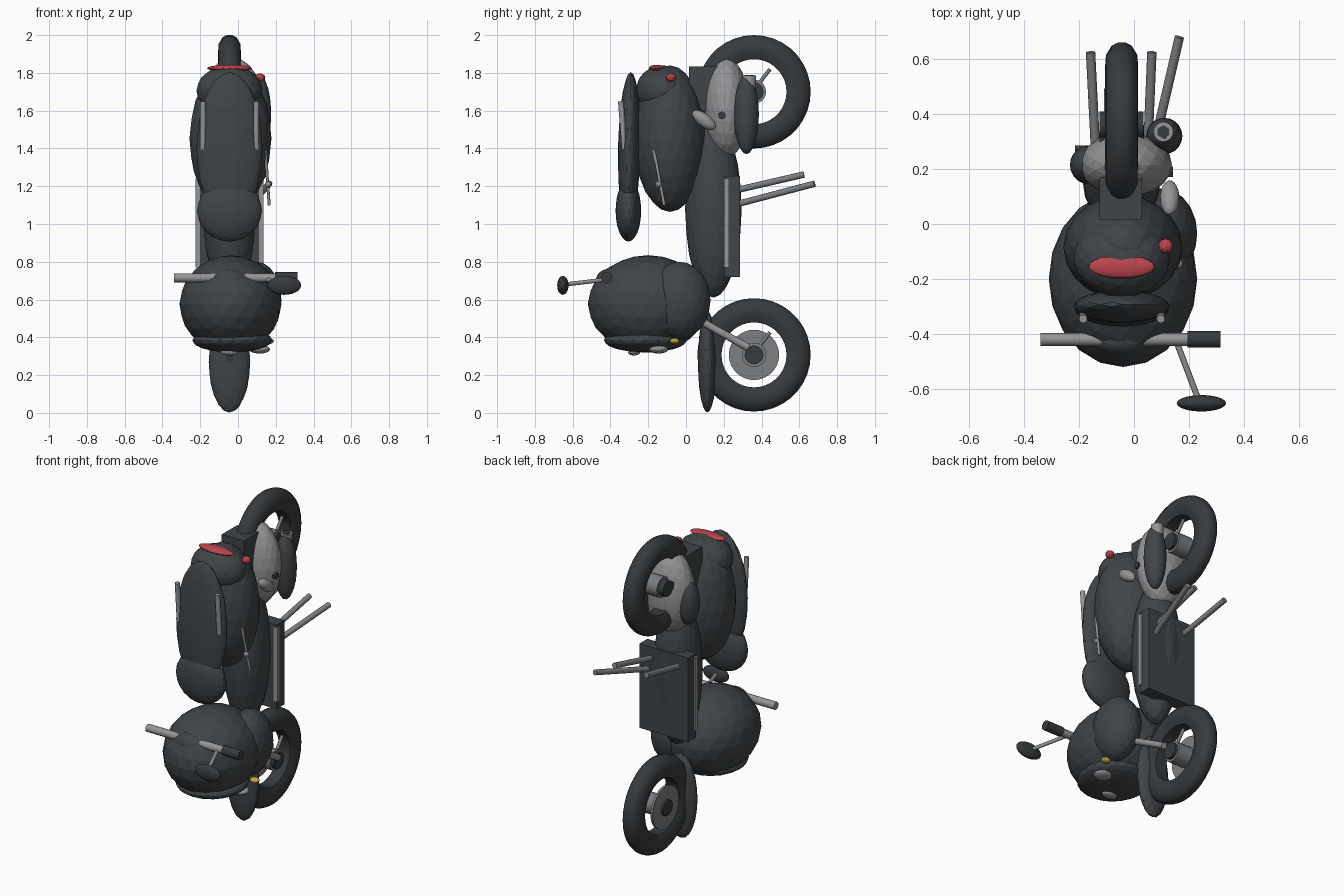
import bpy, bmesh, math
from mathutils import Vector, Matrix

if "Cube" in bpy.data.objects:
    bpy.data.objects.remove(bpy.data.objects["Cube"])

CX = -0.045  # centre plane of the vehicle


def material(name, rgb):
    m = bpy.data.materials.new(name)
    m.use_nodes = True
    m.diffuse_color = (*rgb, 1)
    m.node_tree.nodes["Principled BSDF"].inputs["Base Color"].default_value = (*rgb, 1)
    return m


BODY = material("charcoal", (0.05, 0.058, 0.064))
RUBBER = material("rubber_dark", (0.038, 0.043, 0.047))
SILVER = material("silver", (0.3, 0.3, 0.31))
STEEL = material("steel_grey", (0.2, 0.21, 0.22))
RED = material("lamp_red", (0.5, 0.06, 0.075))
AMBER = material("lamp_amber", (0.6, 0.36, 0.08))


def finish(name, bm, mat, smooth=False):
    me = bpy.data.meshes.new(name)
    bmesh.ops.recalc_face_normals(bm, faces=bm.faces)
    bm.to_mesh(me)
    bm.free()
    me.materials.append(mat)
    ob = bpy.data.objects.new(name, me)
    bpy.context.collection.objects.link(ob)
    if smooth:
        bpy.ops.object.select_all(action="DESELECT")
        ob.select_set(True)
        bpy.context.view_layer.objects.active = ob
        bpy.ops.object.shade_smooth_by_angle(angle=math.radians(35))
    return ob


def blob(name, centre, radii, mat, detail=3, tilt=0):
    """Faceted ellipsoid, optionally tilted about x."""
    bm = bmesh.new()
    bmesh.ops.create_icosphere(bm, subdivisions=detail, radius=1)
    bmesh.ops.scale(bm, vec=radii, verts=bm.verts)
    bmesh.ops.transform(bm, matrix=Matrix.Translation(centre) @ Matrix.Rotation(tilt, 4, "X"),
                        verts=bm.verts)
    return finish(name, bm, mat)


def rod(name, a, b, r, mat, sides=12):
    """Cylinder between two points."""
    a, b = Vector(a), Vector(b)
    bm = bmesh.new()
    bmesh.ops.create_cone(bm, cap_ends=True, segments=sides, radius1=r, radius2=r,
                          depth=(b - a).length)
    turn = (b - a).to_track_quat("Z", "Y").to_matrix().to_4x4()
    bmesh.ops.transform(bm, matrix=Matrix.Translation((a + b) / 2) @ turn, verts=bm.verts)
    return finish(name, bm, mat, True)


def box(name, low, high, mat):
    low, high = Vector(low), Vector(high)
    bm = bmesh.new()
    bmesh.ops.create_cube(bm, size=1)
    bmesh.ops.scale(bm, vec=high - low, verts=bm.verts)
    bmesh.ops.translate(bm, vec=(low + high) / 2, verts=bm.verts)
    return finish(name, bm, mat)


def tyre(name, y, z):
    """Ring with a stepped tread, turned about the axle."""
    half = [(0.04, 0.172), (0.06, 0.215), (0.057, 0.255), (0.036, 0.289), (0.014, 0.3)]
    profile = half + [(-x, r) for x, r in reversed(half)]
    bm = bmesh.new()
    vs = [bm.verts.new((x, 0, r)) for x, r in profile]
    for i, v in enumerate(vs):
        bm.edges.new((v, vs[(i + 1) % len(vs)]))
    bmesh.ops.spin(bm, geom=bm.verts[:] + bm.edges[:], axis=(1, 0, 0), cent=(0, 0, 0),
                   angle=math.tau, steps=36, use_merge=True)
    bmesh.ops.remove_doubles(bm, verts=bm.verts, dist=0.0005)
    bmesh.ops.translate(bm, vec=(CX, y, z), verts=bm.verts)
    return finish(name, bm, RUBBER, True)


# Wheels
for label, z in (("front", 0.307), ("rear", 1.7)):
    tyre(label + "_tyre", 0.36, z)
    rod(label + "_hub", (-0.125, 0.36, z), (0.035, 0.36, z), 0.05, RUBBER, 16)
    rod(label + "_hub_ring", (-0.09, 0.36, z), (0.015, 0.36, z), 0.064, STEEL, 20)
    rod(label + "_spoke", (0.0, 0.375, z + 0.03), (0.0, 0.445, z + 0.12), 0.01, STEEL)
rod("brake_disc", (-0.11, 0.36, 0.307), (-0.095, 0.36, 0.307), 0.133, STEEL, 32)
rod("fork_arm", (0.05, 0.08, 0.485), (0.05, 0.33, 0.345), 0.02, SILVER)
blob("front_mudguard", (CX, 0.113, 0.27), (0.11, 0.05, 0.268), BODY)

# Front fairing and headset
blob("headset", (-0.04, -0.2, 0.577), (0.27, 0.32, 0.258), BODY)
blob("fairing_side", (0.1, -0.035, 0.595), (0.13, 0.165, 0.205), BODY)
blob("front_grille", (-0.03, -0.215, 0.385), (0.212, 0.22, 0.065), BODY)
blob("nose_cover", (CX, -0.42, 0.69), (0.1, 0.06, 0.07), BODY)
blob("front_badge_disc", (CX, -0.275, 0.32), (0.05, 0.032, 0.016), SILVER)
blob("front_lamp", (0.115, -0.145, 0.336), (0.055, 0.05, 0.022), SILVER)
blob("front_indicator", (0.16, -0.06, 0.38), (0.03, 0.025, 0.016), AMBER)

# Handlebar and mirror
rod("handlebar", (-0.34, -0.42, 0.715), (0.2, -0.42, 0.715), 0.024, SILVER)
rod("handle_grip", (0.195, -0.42, 0.715), (0.315, -0.42, 0.715), 0.03, RUBBER)
rod("mirror_stalk", (0.155, -0.43, 0.705), (0.235, -0.64, 0.68), 0.011, SILVER)
blob("mirror", (0.245, -0.652, 0.675), (0.09, 0.03, 0.05), RUBBER)

# Floor section and side strips
blob("floor_tunnel", (CX, 0.145, 1.08), (0.14, 0.15, 0.47), BODY)
box("floorboard", (-0.215, 0.205, 0.72), (0.128, 0.285, 1.255), BODY)
for side in (-1, 1):
    x = CX + side * 0.168
    box("floor_strip", (x - 0.013, 0.2, 0.77), (x + 0.013, 0.227, 1.24), SILVER)

# Stands
for x, tip in ((-0.14, -0.158), (0.05, 0.065)):
    rod("centre_stand_leg", (x, 0.27, 1.18), (tip, 0.625, 1.262), 0.017, STEEL)
rod("side_stand", (0.07, 0.27, 1.105), (0.165, 0.68, 1.213), 0.017, STEEL)

# Rear bodywork
blob("rear_body", (-0.04, -0.085, 1.452), (0.217, 0.19, 0.388), BODY)
blob("tail", (CX, -0.125, 1.705), (0.175, 0.14, 0.135), BODY)
box("rear_mount", (-0.125, 0.015, 1.6), (0.03, 0.17, 1.835), BODY)
rod("side_trim", (0.145, -0.17, 1.39), (0.165, -0.115, 1.1), 0.008, SILVER)
blob("trim_stud", (0.16, -0.145, 1.21), (0.018, 0.018, 0.018), SILVER, 2)
blob("tail_lamp", (CX, -0.155, 1.825), (0.12, 0.042, 0.018), RED)
blob("rear_indicator", (0.115, -0.08, 1.775), (0.027, 0.027, 0.023), RED, 2)

# Seat and grab rails
blob("seat", (CX, -0.3, 1.405), (0.175, 0.06, 0.4), BODY, tilt=-0.02)
blob("seat_nose", (CX, -0.305, 1.07), (0.172, 0.068, 0.163), BODY)
for x in (-0.185, 0.097):
    rod("grab_rail", (x, -0.345, 1.65), (x, -0.325, 1.395), 0.015, SILVER)

# Engine, exhaust and swing arms
blob("engine", (-0.03, 0.215, 1.615), (0.168, 0.118, 0.267), SILVER)
blob("engine_cover", (-0.165, 0.215, 1.57), (0.068, 0.07, 0.14), BODY)
rod("engine_bolt", (0.1, 0.19, 1.575), (0.142, 0.19, 1.575), 0.022, RUBBER, 6)
blob("kick_pedal", (0.13, 0.095, 1.55), (0.035, 0.075, 0.035), SILVER, tilt=-0.65)
blob("exhaust", (0.11, 0.32, 1.58), (0.066, 0.066, 0.21), BODY)
rod("exhaust_tip", (0.107, 0.335, 1.72), (0.107, 0.335, 1.785), 0.036, SILVER, 16)
rod("exhaust_bore", (0.107, 0.335, 1.75), (0.107, 0.335, 1.79), 0.024, RUBBER, 6)
for x in (-0.118, 0.028):
    box("swing_arm", (x - 0.008, 0.22, 1.68), (x + 0.008, 0.36, 1.72), RUBBER)
